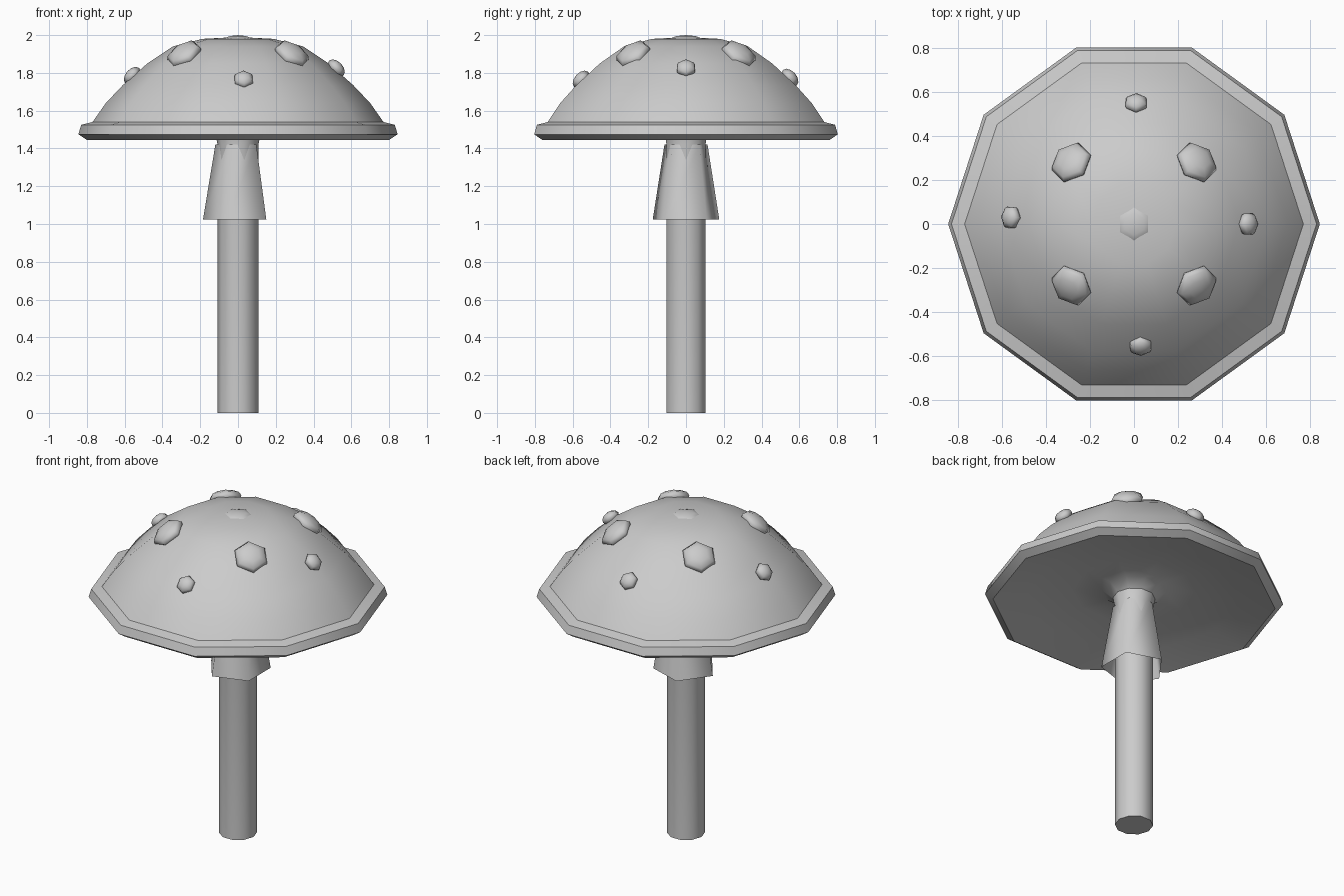
import bpy, bmesh, math
from mathutils import Vector, Matrix

if "Cube" in bpy.data.objects:
    bpy.data.objects.remove(bpy.data.objects["Cube"])


def finish(name, bm, angle):
    """Turn a bmesh into an object, smooth below the given edge angle."""
    bm.normal_update()
    mesh = bpy.data.meshes.new(name)
    bm.to_mesh(mesh)
    bm.free()
    ob = bpy.data.objects.new(name, mesh)
    bpy.context.collection.objects.link(ob)
    bpy.ops.object.select_all(action='DESELECT')
    ob.select_set(True)
    bpy.context.view_layer.objects.active = ob
    bpy.ops.object.shade_smooth_by_angle(angle=math.radians(angle))
    return ob


def lathe(name, profile, sides, start=0.0, angle=40, close_start=False, close_end=False):
    """Revolve an (r, z) profile, listed bottom to top, around z."""
    bm = bmesh.new()
    rings = []
    for r, z in profile:
        if r == 0:
            rings.append([bm.verts.new((0, 0, z))] * sides)
            continue
        ring = []
        for i in range(sides):
            a = start + 2 * math.pi * i / sides
            ring.append(bm.verts.new((r * math.cos(a), r * math.sin(a), z)))
        rings.append(ring)
    for lo, hi in zip(rings, rings[1:]):
        for i in range(sides):
            j = (i + 1) % sides
            quad = list(dict.fromkeys((lo[i], lo[j], hi[j], hi[i])))
            bm.faces.new(quad)
    if close_start:
        bm.faces.new(rings[0][::-1])
    if close_end:
        bm.faces.new(rings[-1])
    return finish(name, bm, angle)


def spot(name, pos, normal, radius, height):
    """Flattened six-sided blob lying on the cap."""
    bm = bmesh.new()
    bmesh.ops.create_uvsphere(bm, u_segments=6, v_segments=6, radius=1)
    turn = Vector(normal).to_track_quat('Z', 'Y').to_matrix().to_4x4()
    size = Matrix.Diagonal((radius, radius, height, 1))
    bmesh.ops.transform(bm, matrix=Matrix.Translation(pos) @ turn @ size, verts=bm.verts)
    return finish(name, bm, 62)


# stem and hollow underside flow together, then rim and dome
lathe("stem_and_cap", [
    (0.108, 0.0), (0.108, 1.42), (0.12, 1.48), (0.18, 1.525), (0.35, 1.53),
    (0.60, 1.49), (0.80, 1.445), (0.845, 1.475), (0.83, 1.525), (0.77, 1.54),
    (0.70, 1.64), (0.61, 1.735), (0.48, 1.85), (0.345, 1.94), (0.19, 1.98),
    (0, 1.99)], 10, close_start=True)

# five-sided skirt around the stem, open underneath
lathe("skirt", [(0.185, 1.025), (0.12, 1.42)], 5, start=math.pi, angle=80, close_end=True)

# spots: one on top, four large on the diagonals, four small near the edge
spot("top_spot", (0, 0, 1.963), (0, 0, 1), 0.1, 0.037)
for sx in (-1, 1):
    for sy in (-1, 1):
        spot("large_spot", (0.285 * sx, 0.28 * sy, 1.90), (0.45 * sx, 0.45 * sy, 0.8), 0.1, 0.045)
for x, y, z in ((0.01, 0.55, 1.775), (0.03, -0.555, 1.765),
                (-0.56, 0.03, 1.785), (0.52, 0.0, 1.825)):
    spot("small_spot", (x, y, z), (x, y, 0.5), 0.055, 0.035)
